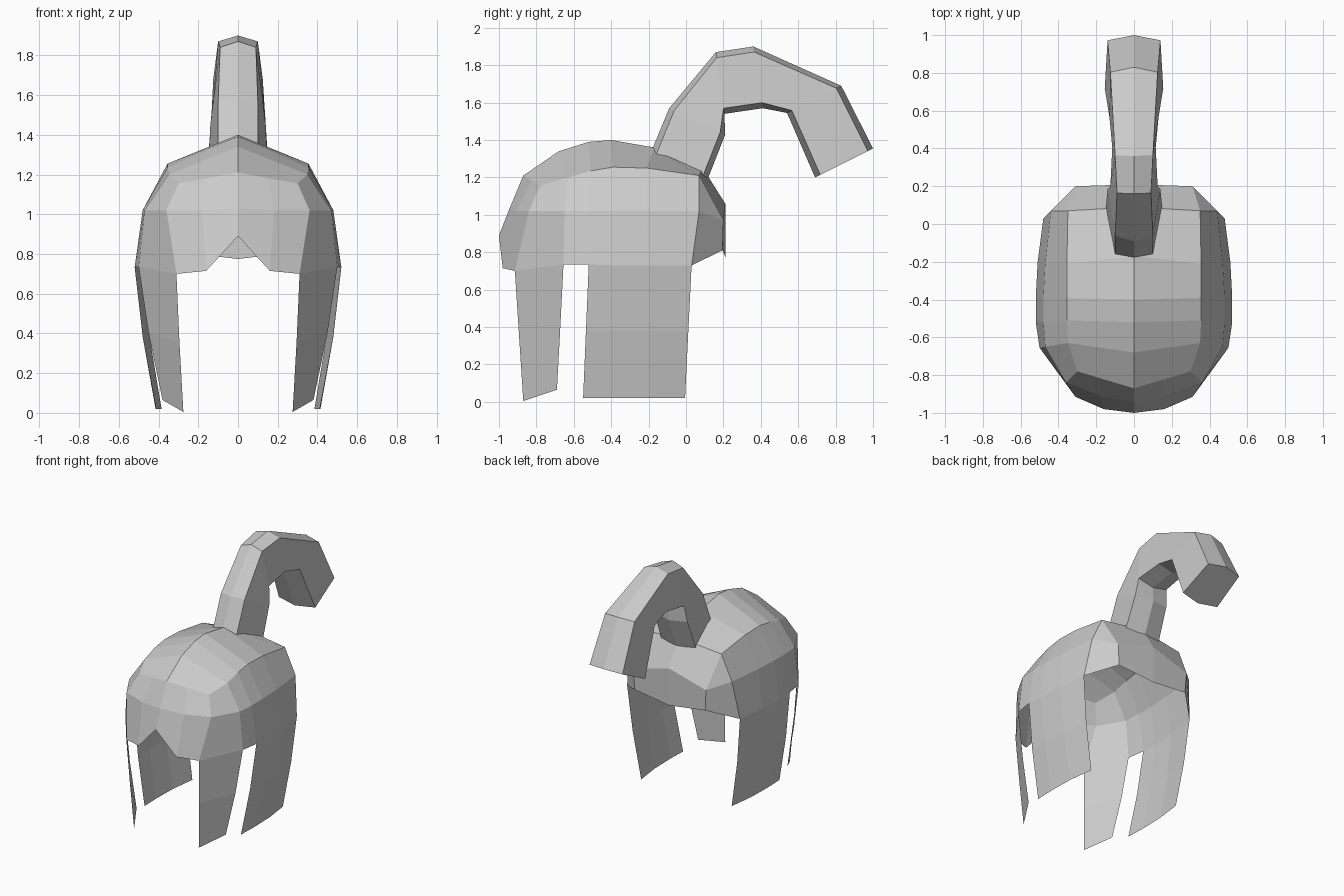
import bpy, bmesh

if "Cube" in bpy.data.objects:
    bpy.data.objects.remove(bpy.data.objects["Cube"])


def build(name, faces, mirror=True):
    """Make a flat-shaded object from polygons, welded and mirrored on x."""
    bm = bmesh.new()
    for f in faces:
        bm.faces.new([bm.verts.new(p) for p in f])
    bmesh.ops.remove_doubles(bm, verts=bm.verts, dist=0.0005)
    bmesh.ops.recalc_face_normals(bm, faces=bm.faces)
    me = bpy.data.meshes.new(name)
    bm.to_mesh(me)
    bm.free()
    ob = bpy.data.objects.new(name, me)
    bpy.context.collection.objects.link(ob)
    if mirror:
        m = ob.modifiers.new("mirror", 'MIRROR')
        m.use_clip = True
    return ob


def grid(cols):
    """Quads between neighbouring columns of points."""
    return [(a[i], b[i], b[i + 1], a[i + 1])
            for a, b in zip(cols, cols[1:]) for i in range(len(a) - 1)]


# Dome: ridge, shoulder, side and rim points, running front to back
dome = [
    [(0, -.87, 1.21), (.30, -.78, 1.155), (.36, -.84, 1.02), (.31, -.915, .70)],
    [(0, -.68, 1.34), (.35, -.63, 1.20), (.47, -.65, 1.02), (.50, -.655, .735)],
    [(0, -.52, 1.39), (.355, -.51, 1.235), (.48, -.52, 1.02), (.52, -.52, .735)],
    [(0, -.40, 1.40), (.355, -.39, 1.255), (.48, -.39, 1.02), (.52, -.39, .73)],
    [(0, -.17, 1.36), (.355, -.21, 1.25), (.47, -.21, 1.02), (.51, -.20, .73)],
    [(0, .09, 1.25), (.35, .07, 1.21), (.44, .07, 1.02), (.48, .03, .73)],
]

# Brow plate with the notch at the centre
brow = [
    [dome[0][0], (0, -.945, 1.03), (0, -1, .89)],
    [(.15, -.825, 1.1825), (.18, -.91, 1.02), (.16, -.98, .715)],
    dome[0][1:],
]

# Back plate and neck guard
top, shoulder, side, rim = dome[-1]
nape = [[(0, .21, 1.06), (0, .21, .775)],
        [(.31, .20, .97), (.30, .195, .81)],
        [side, rim]]
back = grid(nape) + [(top, shoulder, nape[1][0], nape[0][0]),
                     (shoulder, side, nape[1][0])]
build("helmet_shell", grid(dome) + grid(brow) + back)

# Hanging cheek strips
front_strip = [[dome[0][3], (.295, -.893, .36), (.275, -.87, .005)],
               [dome[1][3], (.45, -.672, .40), (.38, -.69, .065)]]
build("front_cheek_guard", grid(front_strip))
bottoms = [(.41, -.55), (.415, -.40), (.41, -.20), (.385, -.005)]
side_strip = []
for col, (bx, by) in zip(dome[2:], bottoms):
    x, y, z = col[3]
    side_strip.append([col[3], ((x + bx) / 2 + .012, (y + by) / 2, .38), (bx, by, .02)])
build("side_cheek_guard", grid(side_strip))

# Curled crest: outer y, z, inner y, z, outer half width, inner half width
stations = [
    (-.185, 1.34, .10, 1.15, .10, .15),
    (-.09, 1.57, .21, 1.43, .10, .14),
    (.16, 1.87, .205, 1.54, .09, .125),
    (.36, 1.90, .41, 1.57, .10, .115),
    (.83, 1.69, .54, 1.545, .125, .13),
    (1.0, 1.355, .69, 1.20, .14, .155),
]
rings = []
for oy, oz, iy, iz, wo, wi in stations:
    t = .09  # the centre lines stand proud of the corners
    dy, dz = (iy - oy) * t, (iz - oz) * t
    o, i = (oy + dy, oz + dz), (iy - dy, iz - dz)
    rings.append([(0, oy, oz), (wo, *o), (wi, *i),
                  (0, iy, iz), (-wi, *i), (-wo, *o), (0, oy, oz)])
build("crest", grid(rings) + [rings[0][:6], rings[-1][:6]], mirror=False)
